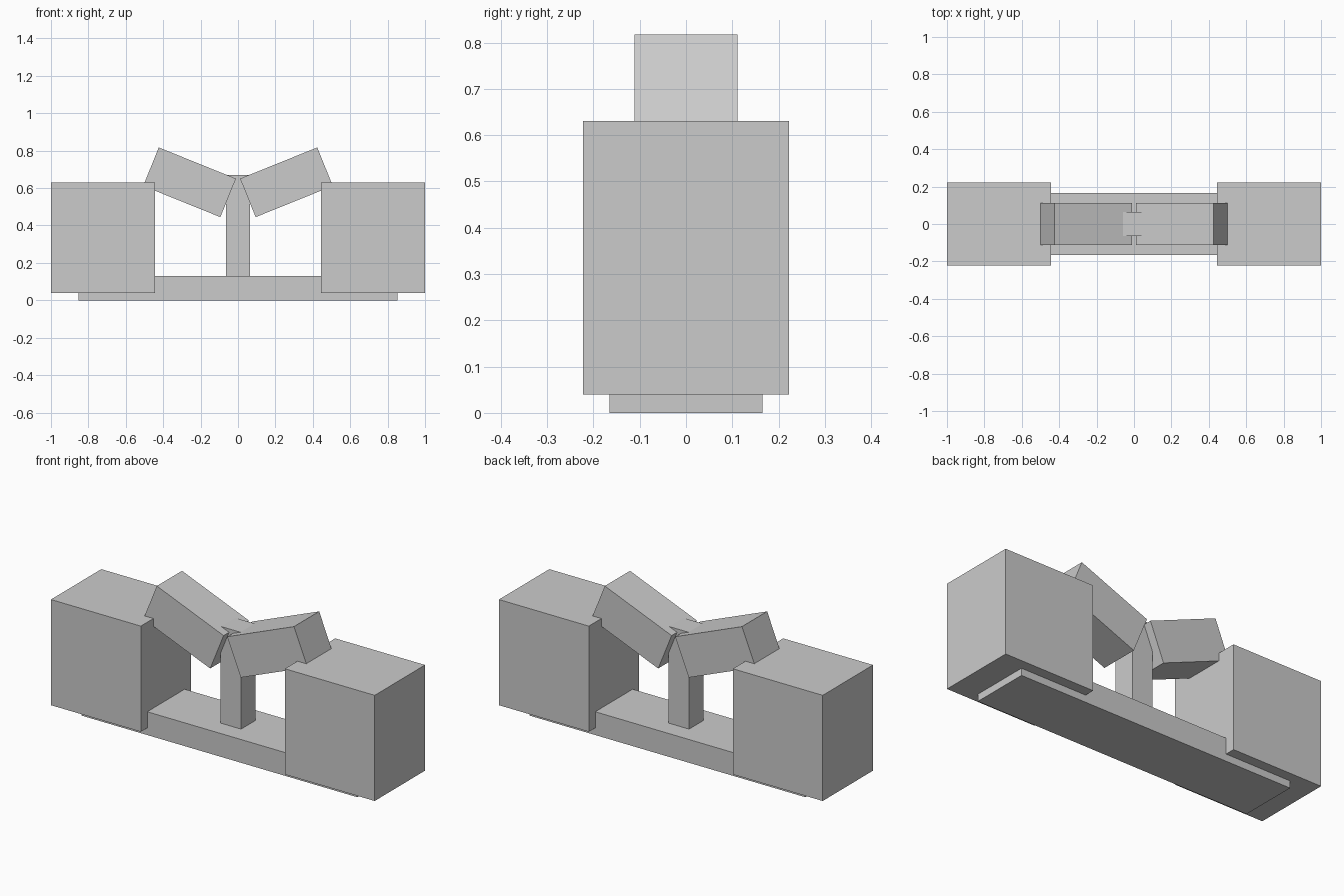
import bpy
from math import radians

if "Cube" in bpy.data.objects:
    bpy.data.objects.remove(bpy.data.objects["Cube"], do_unlink=True)

GREY = (0.6, 0.6, 0.6, 1)
grey = bpy.data.materials.new("plain grey")
grey.use_nodes = True
grey.diffuse_color = GREY
for node in grey.node_tree.nodes:
    if node.type == "BSDF_PRINCIPLED":
        node.inputs["Base Color"].default_value = GREY


def box(name, centre, size, tilt=0):
    """Add a box of full dimensions `size`, tilted about the y axis."""
    bpy.ops.mesh.primitive_cube_add(size=1, location=centre)
    ob = bpy.context.object
    ob.name = ob.data.name = name
    ob.scale = size
    bpy.ops.object.transform_apply(location=False, rotation=False, scale=True)
    ob.rotation_euler.y = radians(tilt)
    ob.data.materials.append(grey)
    return ob


# Base plank and central post
box("base", (0, 0, 0.065), (1.704, 0.33, 0.13))
box("centre_post", (0, 0, 0.37), (0.126, 0.126, 0.6))

# End blocks and the tilted arms that lean from the post onto them
for side, s in (("left", 1), ("right", -1)):
    box(side + "_block", (s * 0.7225, 0, 0.335), (0.555, 0.444, 0.59))
    box(side + "_arm", (s * 0.259, 0, 0.631), (0.445, 0.222, 0.222), tilt=-22 * s)
